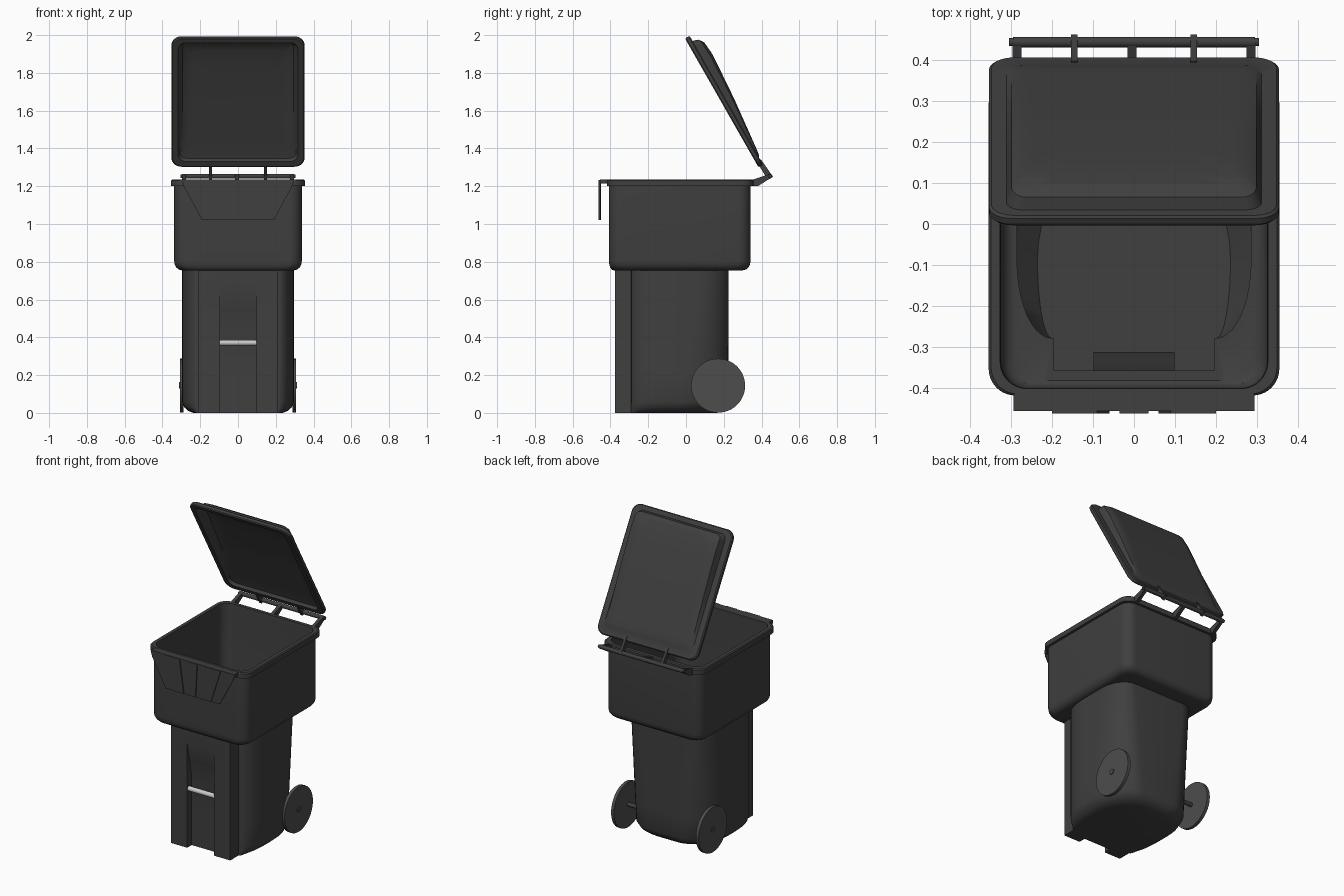
import bpy, bmesh, math
from mathutils import Vector

if "Cube" in bpy.data.objects:
    bpy.data.objects.remove(bpy.data.objects["Cube"])


def material(name, v):
    m = bpy.data.materials.new(name)
    m.diffuse_color = (v, v, v, 1)
    m.use_nodes = True
    m.node_tree.nodes["Principled BSDF"].inputs["Base Color"].default_value = m.diffuse_color
    return m


DARK = material("dark_plastic", 0.05)
WHEEL = material("wheel_rubber", 0.075)
METAL = material("pale_metal", 0.75)


def finish(name, bm, mat=DARK, angle=35):
    bmesh.ops.remove_doubles(bm, verts=bm.verts, dist=1e-5)
    bmesh.ops.dissolve_degenerate(bm, edges=bm.edges, dist=1e-6)
    bmesh.ops.recalc_face_normals(bm, faces=bm.faces)
    me = bpy.data.meshes.new(name)
    bm.to_mesh(me)
    bm.free()
    ob = bpy.data.objects.new(name, me)
    bpy.context.collection.objects.link(ob)
    me.materials.append(mat)
    bpy.ops.object.select_all(action='DESELECT')
    ob.select_set(True)
    bpy.context.view_layer.objects.active = ob
    bpy.ops.object.shade_smooth_by_angle(angle=math.radians(angle))
    return ob


def loft(name, rings, **kw):
    bm = bmesh.new()
    vs = [[bm.verts.new(p) for p in r] for r in rings]
    n = len(rings[0])
    for a, b in zip(vs, vs[1:]):
        for i in range(n):
            j = (i + 1) % n
            bm.faces.new((a[i], a[j], b[j], b[i]))
    bm.faces.new(vs[0])
    bm.faces.new(vs[-1])
    return finish(name, bm, **kw)


def prism(name, pts, axis, lo, hi, **kw):
    """Extrude a 2D outline along x (outline in y,z) or y (outline in x,z)."""
    def put(p, t):
        return (t, p[0], p[1]) if axis == 'x' else (p[0], t, p[1])
    return loft(name, [[put(p, lo) for p in pts], [put(p, hi) for p in pts]], **kw)


def rod(name, x0, x1, y, z, r, n=24, **kw):
    pts = [(y + r * math.cos(2 * math.pi * i / n), z + r * math.sin(2 * math.pi * i / n))
           for i in range(n)]
    return prism(name, pts, 'x', x0, x1, **kw)


def arc(cx, cy, rx, ry, start, k=10):
    return [(cx + rx * math.cos(math.radians(start + 90 * i / k)),
             cy + ry * math.sin(math.radians(start + 90 * i / k))) for i in range(k + 1)]


def section(z, hw, yf, yb, rf, rb, p=0.21, r=0.095, bump=None, rec=None):
    """Rounded rectangle with an optional front bulge and a slot recessed into it."""
    bump = yf if bump is None else bump
    rec = bump if rec is None else rec
    pts = [(-p, yf), (-p, bump), (-r, bump), (-r, rec), (r, rec), (r, bump), (p, bump), (p, yf)]
    pts += arc(hw - rf[0], yf + rf[1], rf[0], rf[1], -90)
    pts += arc(hw - rb[0], yb - rb[1], rb[0], rb[1], 0)
    pts += arc(-hw + rb[0], yb - rb[1], rb[0], rb[1], 90)
    pts += arc(-hw + rf[0], yf + rf[1], rf[0], rf[1], 180)
    return [(x, y, z) for x, y in pts]


def body(z, t=0.0, inset=0.0):
    """Lower bin section: t is wall offset, inset is the bottom rounding."""
    f = min(z / 0.755, 1)
    p, hw = 0.208 - t, 0.297 - t - inset
    rx = 0.19 - 0.07 * f
    ry = 0.25 - 0.09 * f
    bump = -0.375 + t * 1.5
    depth = 0.045 * min(max((0.66 - z) / 0.22, 0), 1)
    return section(z, hw, -0.29 + t, 0.225 - t - inset, (hw - p - 0.004, 0.19), (rx, ry),
                   p, 0.095 + t * 0.3, bump, bump + depth)


def box(z, d=0.0, r=0.065):
    """Upper hopper section, grown by d."""
    return section(z, 0.338 + d, -0.408 - d * 0.6, 0.342 + d, (r, r), (r, r))


# Bin shell: outside of body and hopper, rim, then back down the inside
rings = [body(0, 0, 0.06), body(0.01, 0, 0.035), body(0.03, 0, 0.012), body(0.06)]
rings += [body(z) for z in (0.2, 0.44, 0.55, 0.66, 0.755)]
rings += [box(0.755 + 0.05 * (1 - math.cos(math.radians(a))), -0.04 * (1 - math.sin(math.radians(a))))
          for a in (0, 22.5, 45, 67.5, 90)]
rings += [box(1.2), box(1.2, 0.016), box(1.23, 0.016), box(1.236, 0.01), box(1.236, -0.012),
          box(1.2, -0.014), box(0.82, -0.014)]
rings += [box(0.767 + 0.05 * (1 - math.cos(math.radians(a))), -0.044 + 0.03 * math.sin(math.radians(a)))
          for a in (60, 30, 0)]
rings += [body(z, 0.012) for z in (0.767, 0.66, 0.55, 0.44, 0.2, 0.08)]
rings += [body(0.03, 0.012, 0.05)]
loft("bin_shell", rings)

# Metal catch bar across the front slot
rod("catch_bar", -0.096, 0.096, -0.358, 0.371, 0.015, mat=METAL)

# Front grip: top ledge, hanging skirt and raised fan panels
prism("grip_ledge", [(-0.40, 1.215), (-0.455, 1.215), (-0.455, 1.235), (-0.40, 1.235)], 'x', -0.293, 0.293)
prism("grip_skirt", [(-0.293, 1.235), (-0.287, 1.20), (-0.19, 1.02), (0.19, 1.02), (0.287, 1.20), (0.293, 1.235)],
      'y', -0.456, -0.45)
for i, (a, b) in enumerate([(-0.2, -0.09), (-0.035, 0.035), (0.09, 0.2)]):
    prism(f"grip_panel_{i}", [(a, 1.234), (b, 1.234), (b * 0.66, 1.021), (a * 0.66, 1.021)],
          'y', -0.462, -0.455)

# Wheels, hubs and axle
rod("axle", -0.3, 0.3, 0.17, 0.147, 0.013)
for s, side in ((-1, "left"), (1, "right")):
    rod(f"wheel_{side}", s * 0.288, s * 0.308, 0.17, 0.144, 0.143, n=48, mat=WHEEL)
    rod(f"wheel_hub_{side}", s * 0.3, s * 0.313, 0.17, 0.147, 0.017, mat=WHEEL)

# Lid: tilted plane through the hinge; v runs up the lid, w is its outward normal
HY, HZ = 0.443, 1.253
TILT = math.radians(60.3)


def tilt(u, v, w):
    c, s = math.cos(TILT), math.sin(TILT)
    return Vector((u, HY - v * c + w * s, HZ + v * s + w * c))


def dome(v):
    knots = [(0.07, 0.0), (0.21, 0.014), (0.45, 0.038), (0.71, 0.055), (0.79, 0.048), (0.86, 0.02)]
    for (a, ha), (b, hb) in zip(knots, knots[1:]):
        if v <= b:
            return ha + (hb - ha) * max(v - a, 0) / (b - a)
    return knots[-1][1]


def lid_ring(inset, w, rise=0.0, shrink=1.0):
    """Rounded rectangle in lid space, raised by part of the dome height."""
    hu, v0, v1, r = 0.353 - inset, 0.07 + inset, 0.856 - inset * 0.75, max(0.055 - inset * 0.4, 0.02)
    flat = []
    for cx, cy, st in ((hu - r, v0 + r, -90), (hu - r, v1 - r, 0), (-hu + r, v1 - r, 90), (-hu + r, v0 + r, 180)):
        flat += arc(cx, cy, r, r, st, 8)
    # extra points along each edge so the dome can bend
    pts = []
    for i, (x, y) in enumerate(flat):
        pts.append((x, y))
        if i % 9 == 8:
            nx, ny = flat[(i + 1) % len(flat)]
            pts += [(x + (nx - x) * k / 8, y + (ny - y) * k / 8) for k in range(1, 8)]
    mid = (v0 + v1) / 2
    out = []
    for x, y in pts:
        x, y = x * shrink, mid + (y - mid) * shrink
        out.append(tilt(x, y, w + rise * dome(y)))
    return out


lid = [lid_ring(0.06, -0.012, 1, s) for s in (0.04, 0.3, 0.55, 0.8, 0.92)]
lid += [lid_ring(0.06, -0.012, 0.75), lid_ring(0.045, -0.010), lid_ring(0.036, -0.028),
        lid_ring(0.006, -0.028), lid_ring(0, -0.022), lid_ring(0, -0.006), lid_ring(0.006, 0),
        lid_ring(0.042, 0), lid_ring(0.055, 0.002, 0.75)]
lid += [lid_ring(0.055, 0.002, 1, s) for s in (0.92, 0.8, 0.55, 0.3, 0.04)]
loft("lid", lid, angle=30)

# Hinge: rod, end caps, brackets on the bin and arms on the lid
rod("hinge_rod", -0.295, 0.295, HY, HZ, 0.013)
for s, side in ((-1, "left"), (1, "right")):
    rod(f"hinge_cap_{side}", s * 0.293, s * 0.304, HY, HZ, 0.010)
    arm = [tilt(0, v, w).yz for v, w in ((-0.012, -0.018), (0.1, -0.022), (0.1, 0.004), (-0.012, 0.014))]
    prism(f"lid_arm_{side}", arm, 'x', s * 0.145 - 0.008, s * 0.145 + 0.008)
for i, x in enumerate((-0.285, -0.005, 0.285)):
    prism(f"hinge_bracket_{i}", [(0.345, 1.2), (0.38, 1.2), (0.448, 1.243), (0.44, 1.264), (0.345, 1.232)],
          'x', x - 0.011, x + 0.011)
